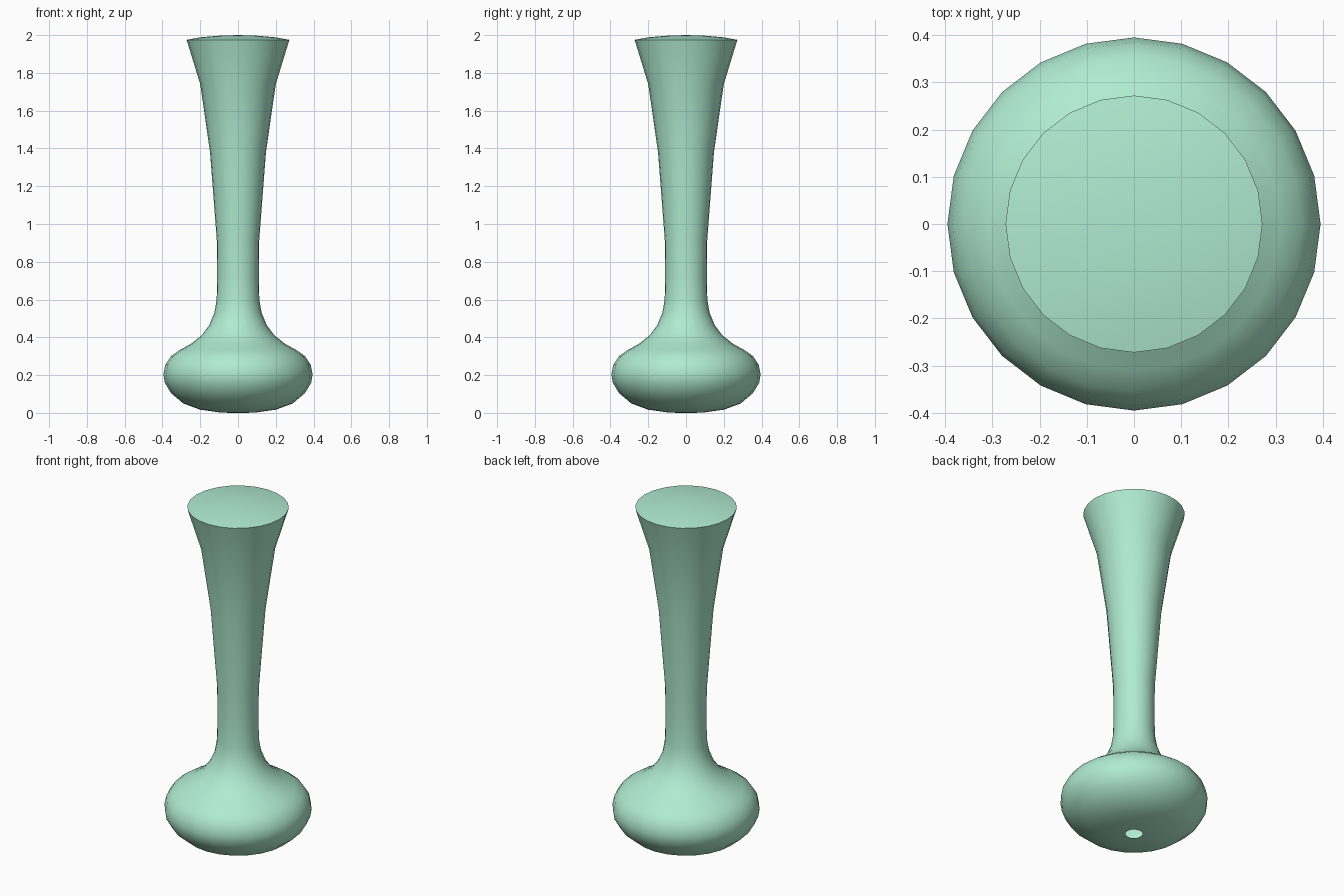
import bpy, bmesh, math

if "Cube" in bpy.data.objects:
    bpy.data.objects.remove(bpy.data.objects["Cube"])

SIDES = 24

# Half profile (radius, height): open foot, squat bulb, slim neck, flared mouth, domed cap
profile = [
    (0.046, 0.0), (0.10, 0.003), (0.20, 0.017), (0.29, 0.05), (0.355, 0.105),
    (0.388, 0.16), (0.395, 0.205), (0.385, 0.255), (0.355, 0.30), (0.31, 0.332),
    (0.25, 0.365), (0.193, 0.41), (0.152, 0.465), (0.125, 0.53), (0.113, 0.60),
    (0.11, 0.72), (0.112, 0.91), (0.148, 1.38), (0.20, 1.74), (0.272, 1.975),
    (0.20, 1.988), (0.10, 1.997),
]

bm = bmesh.new()
rings = []
for r, z in profile:
    rings.append([bm.verts.new((r * math.cos(2 * math.pi * i / SIDES),
                                r * math.sin(2 * math.pi * i / SIDES), z))
                  for i in range(SIDES)])
for a, b in zip(rings, rings[1:]):
    for i in range(SIDES):
        j = (i + 1) % SIDES
        bm.faces.new((a[i], a[j], b[j], b[i]))

# Close the domed cap
tip = bm.verts.new((0, 0, 2.0))
for i in range(SIDES):
    bm.faces.new((rings[-1][i], rings[-1][(i + 1) % SIDES], tip))

mesh = bpy.data.meshes.new("vase")
bm.to_mesh(mesh)
bm.free()
vase = bpy.data.objects.new("vase", mesh)
bpy.context.collection.objects.link(vase)

# Pale mint glaze
mat = bpy.data.materials.new("mint_glaze")
mat.diffuse_color = (0.434, 0.831, 0.638, 1)
mat.use_nodes = True
mat.node_tree.nodes["Principled BSDF"].inputs["Base Color"].default_value = mat.diffuse_color
mesh.materials.append(mat)

# Smooth body with a sharp rim
bpy.context.view_layer.objects.active = vase
vase.select_set(True)
bpy.ops.object.shade_smooth_by_angle(angle=math.radians(40))
